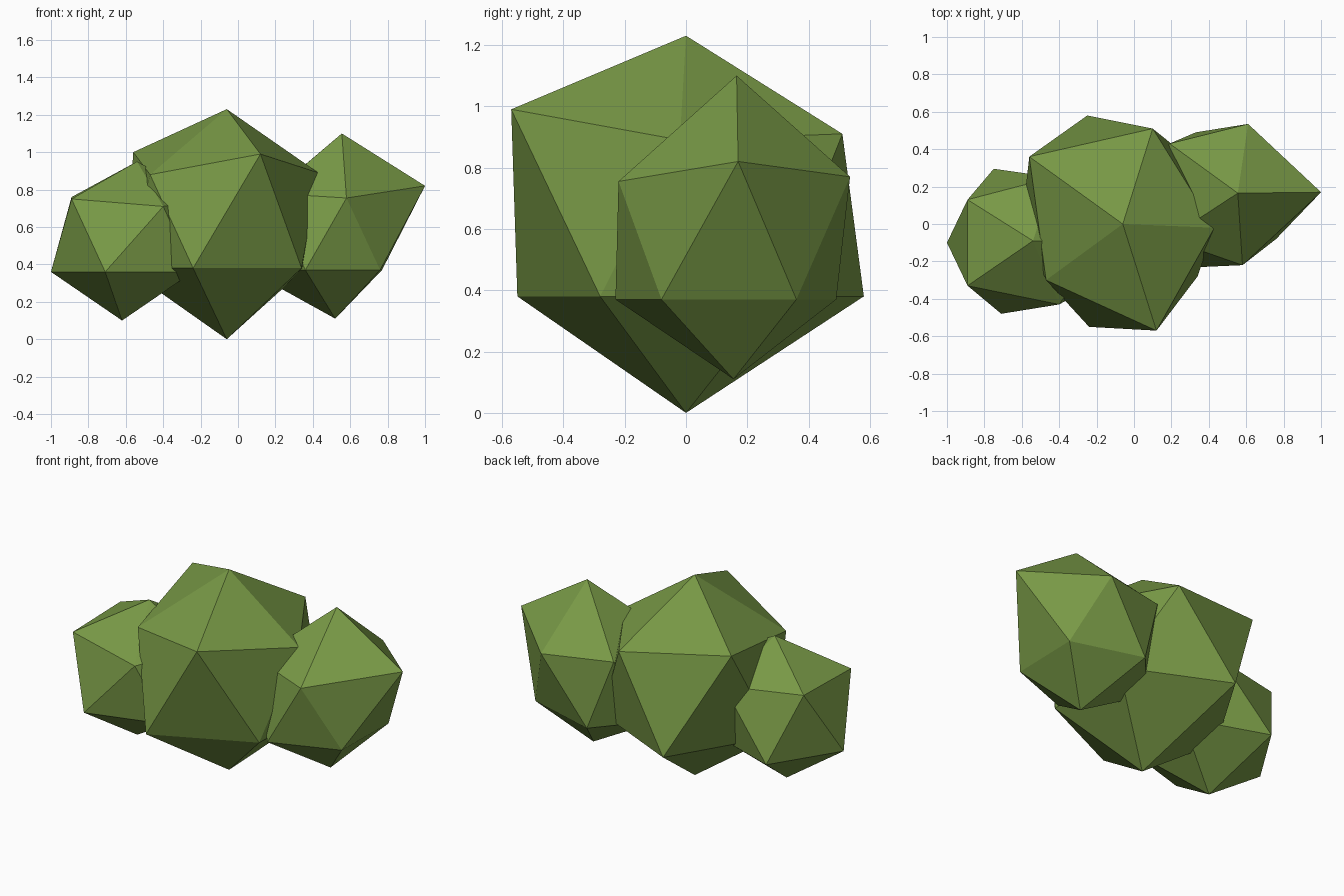
import bpy
import bmesh

default_cube = bpy.data.objects.get("Cube")
if default_cube:
    bpy.data.objects.remove(default_cube, do_unlink=True)

# Single leaf colour
leaf_green = bpy.data.materials.new("leaf green")
leaf_color = (0.188, 0.319, 0.061, 1.0)
leaf_green.use_nodes = True
leaf_green.diffuse_color = leaf_color
shader = leaf_green.node_tree.nodes["Principled BSDF"]
shader.inputs["Base Color"].default_value = leaf_color
shader.inputs["Roughness"].default_value = 1.0


def make_clump(name, top, upper, lower, lower_z, bottom):
    """Uneven twenty-sided clump: two tips and two staggered rings of five."""
    bm = bmesh.new()
    tip = bm.verts.new(top)
    base = bm.verts.new(bottom)
    upper_ring = [bm.verts.new(point) for point in upper]
    lower_ring = [bm.verts.new((x, y, lower_z)) for x, y in lower]

    count = len(upper_ring)
    for i in range(count):
        following = (i + 1) % count
        u, u_next = upper_ring[i], upper_ring[following]
        l, l_next = lower_ring[i], lower_ring[following]
        bm.faces.new((tip, u, u_next))
        bm.faces.new((u, l, u_next))
        bm.faces.new((u_next, l, l_next))
        bm.faces.new((base, l_next, l))
    bmesh.ops.recalc_face_normals(bm, faces=bm.faces[:])

    mesh = bpy.data.meshes.new(name)
    bm.to_mesh(mesh)
    bm.free()
    mesh.materials.append(leaf_green)
    clump = bpy.data.objects.new(name, mesh)
    bpy.context.scene.collection.objects.link(clump)
    return clump


# Rings run counter-clockwise seen from above, starting at the front left corner

# Tall middle clump
make_clump(
    "middle_foliage",
    top=(-0.06, 0, 1.23),
    upper=[(-0.47, -0.3, 0.88), (0.12, -0.57, 0.99), (0.43, -0.02, 0.89),
           (0.1, 0.51, 0.91), (-0.56, 0.36, 1.0)],
    lower=[(-0.24, -0.55), (0.34, -0.28), (0.36, 0.3), (-0.25, 0.58), (-0.6, 0)],
    lower_z=0.38,
    bottom=(-0.06, 0, 0),
)

# Clump on the +x side, set towards the back
make_clump(
    "left_foliage",
    top=(0.555, 0.165, 1.1),
    upper=[(0.18, -0.08, 0.78), (0.58, -0.22, 0.755), (1.0, 0.17, 0.82),
           (0.61, 0.535, 0.77), (0.19, 0.43, 0.79)],
    lower=[(0.36, -0.23), (0.76, -0.08), (0.77, 0.36), (0.33, 0.49), (0.05, 0.17)],
    lower_z=0.37,
    bottom=(0.52, 0.155, 0.11),
)

# Smallest clump on the -x side, set towards the front
make_clump(
    "right_foliage",
    top=(-0.54, -0.09, 0.95),
    upper=[(-0.89, -0.33, 0.75), (-0.4, -0.43, 0.71), (-0.17, -0.1, 0.75),
           (-0.43, 0.25, 0.74), (-0.89, 0.13, 0.76)],
    lower=[(-0.71, -0.48), (-0.24, -0.34), (-0.25, 0.12), (-0.75, 0.295), (-1.0, -0.1)],
    lower_z=0.36,
    bottom=(-0.62, -0.09, 0.1),
)
